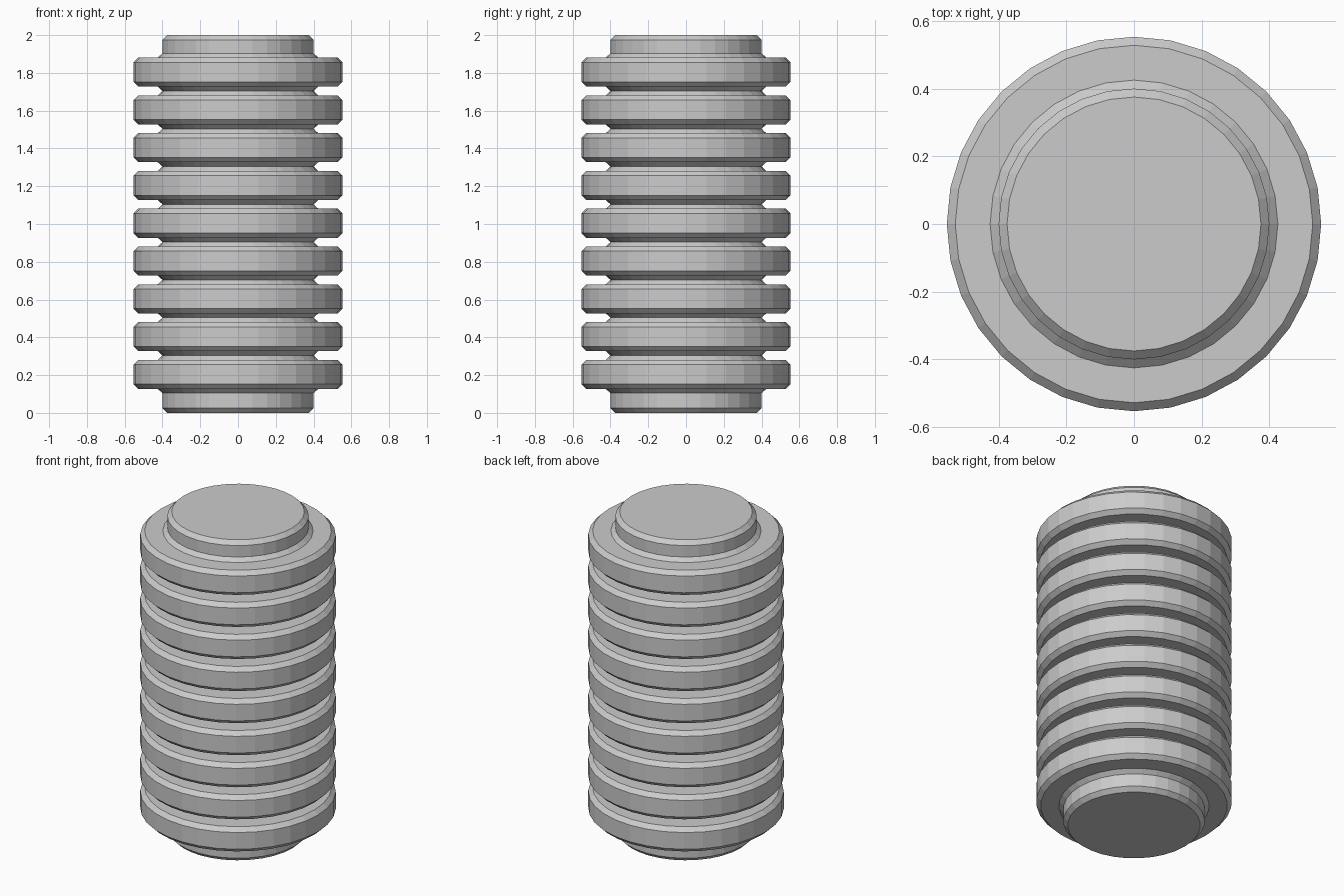
import bpy, bmesh
from math import cos, sin, tau

if "Cube" in bpy.data.objects:
    bpy.data.objects.remove(bpy.data.objects["Cube"])

SIDES = 32
CORE_R, RING_R, BEVEL = 0.40, 0.553, 0.025
RINGS, PITCH = 9, 0.2
RING_LOW, RING_HIGH = 0.127, 0.281   # first ring's lower and upper faces


def lathe(name, profile):
    """Revolve an (r, z) profile around z and cap both ends."""
    bm = bmesh.new()
    loops = [[bm.verts.new((r * cos(tau * i / SIDES), r * sin(tau * i / SIDES), z))
              for i in range(SIDES)] for r, z in profile]
    for a, b in zip(loops, loops[1:]):
        for i in range(SIDES):
            j = (i + 1) % SIDES
            bm.faces.new((a[i], a[j], b[j], b[i]))
    bm.faces.new(loops[0][::-1])
    bm.faces.new(loops[-1])
    mesh = bpy.data.meshes.new(name)
    bm.to_mesh(mesh)
    bm.free()
    obj = bpy.data.objects.new(name, mesh)
    bpy.context.collection.objects.link(obj)
    return obj


# Bevelled lower end of the core
profile = [(CORE_R - BEVEL, 0), (CORE_R, BEVEL)]

# Chamfered rings, each flaring out of the core above and below
for k in range(RINGS):
    low, high = RING_LOW + k * PITCH, RING_HIGH + k * PITCH
    flare = 0.0228
    profile += [(CORE_R, low - flare), (CORE_R + BEVEL, low),
                (RING_R - BEVEL, low), (RING_R, low + BEVEL),
                (RING_R, high - BEVEL), (RING_R - BEVEL, high),
                (CORE_R + BEVEL, high), (CORE_R, high + flare)]

# Bevelled upper end of the core
profile += [(CORE_R, 2 - BEVEL), (CORE_R - BEVEL, 2)]
lathe("ribbed_cylinder", profile)
